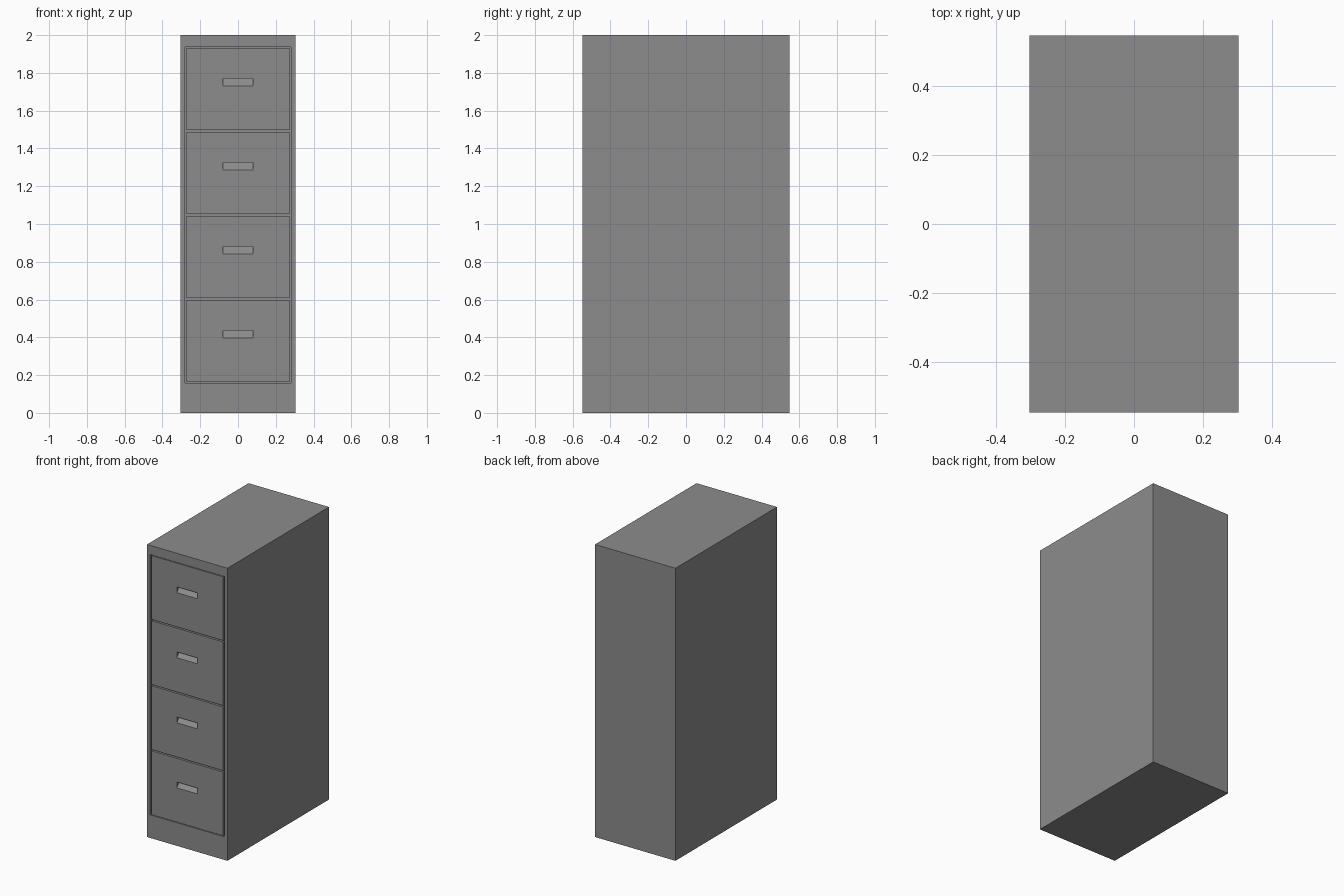
import bpy, bmesh

if "Cube" in bpy.data.objects:
    bpy.data.objects.remove(bpy.data.objects["Cube"])

W, D, H = 0.304, 0.548, 2.0          # half width, half depth, height
OPEN_X, OPEN_Z0, OPEN_Z1 = 0.281, 0.158, 1.937
DEPTH, GAP, COUNT = 0.05, 0.009, 4

grey = bpy.data.materials.new("cabinet_grey")
grey.diffuse_color = (0.27, 0.262, 0.262, 1)
grey.use_nodes = True
grey.node_tree.nodes["Principled BSDF"].inputs["Base Color"].default_value = grey.diffuse_color


def finish(bm, name):
    bmesh.ops.recalc_face_normals(bm, faces=bm.faces)
    mesh = bpy.data.meshes.new(name)
    bm.to_mesh(mesh)
    bm.free()
    mesh.materials.append(grey)
    obj = bpy.data.objects.new(name, mesh)
    bpy.context.collection.objects.link(obj)


# Cabinet body: box with one shallow front opening for all drawers
bm = bmesh.new()
bmesh.ops.create_cube(bm, size=2)
for v in bm.verts:
    v.co = (v.co.x * W, v.co.y * D, (v.co.z + 1) * H / 2)
bm.normal_update()
front = min(bm.faces, key=lambda f: f.calc_center_median().y)
bmesh.ops.inset_region(bm, faces=[front], thickness=0.02)
for v in front.verts:
    v.co.x = OPEN_X if v.co.x > 0 else -OPEN_X
    v.co.z = OPEN_Z1 if v.co.z > 1 else OPEN_Z0
bmesh.ops.inset_region(bm, faces=[front], thickness=0.0001)
for v in front.verts:
    v.co.x = OPEN_X if v.co.x > 0 else -OPEN_X
    v.co.z = OPEN_Z1 if v.co.z > 1 else OPEN_Z0
    v.co.y = -D + DEPTH
finish(bm, "cabinet_body")


# Drawer front: flush panel with a wedge-shaped finger recess
def drawer(name, z0, z1):
    bm = bmesh.new()

    def rect(x, y, a, b):
        return [bm.verts.new(p) for p in ((-x, y, a), (x, y, a), (x, y, b), (-x, y, b))]

    x = OPEN_X - GAP
    top = z1 - 0.162
    back = rect(x, -D + DEPTH, z0, z1)
    face = rect(x, -D, z0, z1)
    hole = rect(0.079, -D, top - 0.04, top)
    deep = [bm.verts.new((s * 0.079, -D + 0.035, top)) for s in (-1, 1)]
    bm.faces.new(back)
    for i in range(4):
        j = (i + 1) % 4
        bm.faces.new((back[i], back[j], face[j], face[i]))
        bm.faces.new((face[i], face[j], hole[j], hole[i]))
    bm.faces.new((hole[0], hole[1], deep[1], deep[0]))   # sloped floor
    bm.faces.new((hole[2], hole[3], deep[0], deep[1]))   # ceiling
    bm.faces.new((hole[0], deep[0], hole[3]))
    bm.faces.new((hole[1], hole[2], deep[1]))
    finish(bm, name)


pitch = (OPEN_Z1 - OPEN_Z0) / COUNT
for k in range(COUNT):
    base = OPEN_Z0 + k * pitch
    drawer(f"drawer_front_{k + 1}", base + GAP / 2, base + pitch - GAP / 2)
